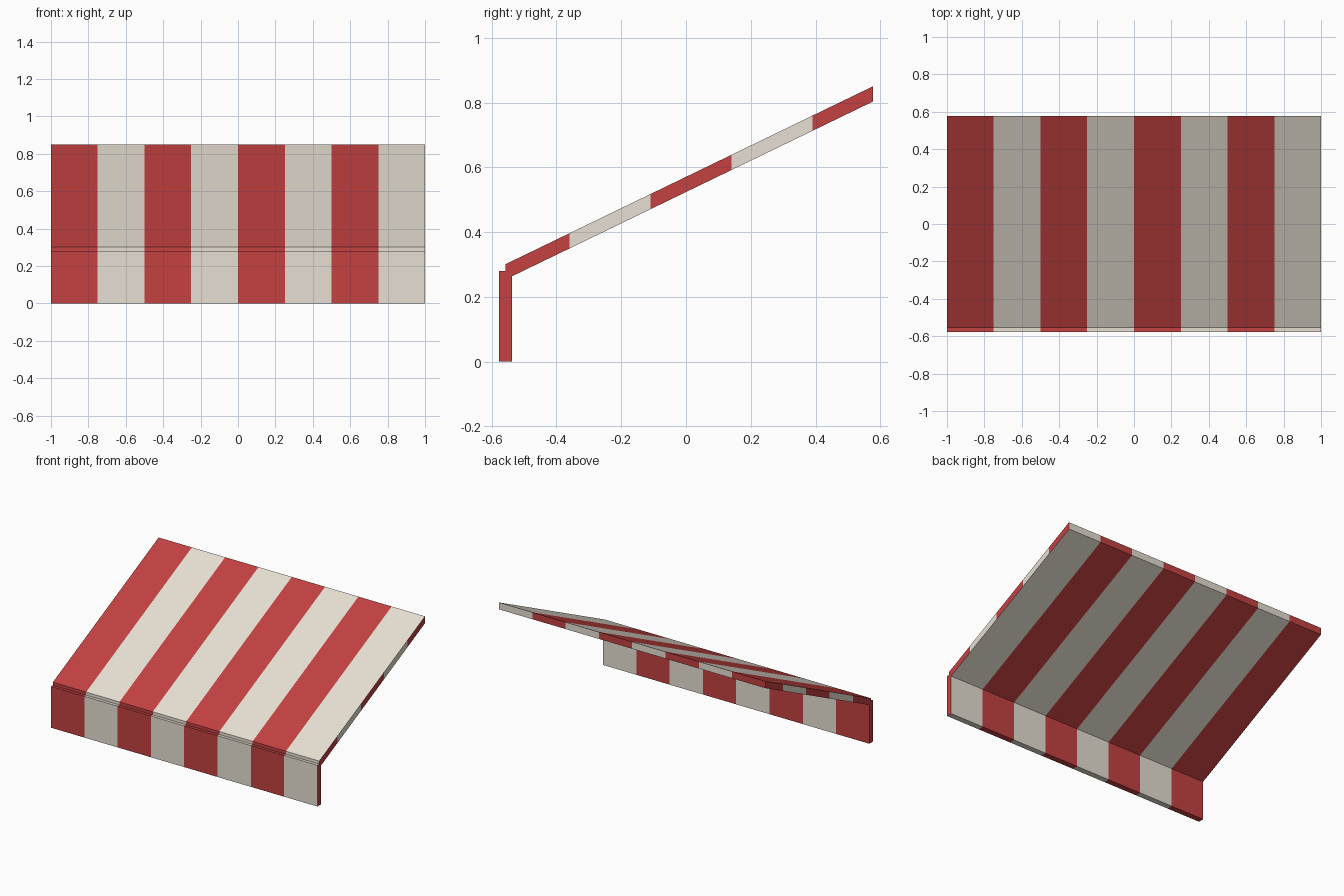
import bpy
import bmesh
import math

cube = bpy.data.objects.get("Cube")
if cube:
    bpy.data.objects.remove(cube, do_unlink=True)

STRIPE = 0.25
END_START = -0.61   # where the stripe pattern begins on the end faces


def make_material(name, colour):
    mat = bpy.data.materials.new(name)
    mat.use_nodes = True
    mat.diffuse_color = colour
    mat.node_tree.nodes["Principled BSDF"].inputs["Base Color"].default_value = colour
    return mat


materials = [make_material("red_cloth", (0.55, 0.052, 0.053, 1)),
             make_material("cream_cloth", (0.80, 0.74, 0.65, 1))]


def striped_panel(name, profile):
    """Extrude a (y, z) profile across x, cut it into stripes and colour them."""
    bm = bmesh.new()
    face = bm.faces.new([bm.verts.new((-1, y, z)) for y, z in profile])
    side = bmesh.ops.extrude_face_region(bm, geom=[face])
    moved = [v for v in side["geom"] if isinstance(v, bmesh.types.BMVert)]
    bmesh.ops.translate(bm, verts=moved, vec=(2, 0, 0))

    def cut(point, normal):
        geom = bm.verts[:] + bm.edges[:] + bm.faces[:]
        bmesh.ops.bisect_plane(bm, geom=geom, plane_co=point, plane_no=normal)

    for i in range(1, 8):
        cut((-1 + i * STRIPE, 0, 0), (1, 0, 0))
    for i in range(1, 5):
        cut((0, END_START + i * STRIPE, 0), (0, 1, 0))
    bmesh.ops.recalc_face_normals(bm, faces=bm.faces)

    # End faces are striped along y, all others along x
    for f in bm.faces:
        c = f.calc_center_median()
        along = c.y - END_START if abs(f.normal.x) > 0.5 else c.x + 1
        f.material_index = math.floor(along / STRIPE) % 2

    mesh = bpy.data.meshes.new(name)
    bm.to_mesh(mesh)
    bm.free()
    for mat in materials:
        mesh.materials.append(mat)
    obj = bpy.data.objects.new(name, mesh)
    bpy.context.collection.objects.link(obj)
    return obj


# Sloping canopy sheet
striped_panel("canopy", [(-0.557, 0.254), (0.577, 0.803),
                         (0.577, 0.85), (-0.557, 0.301)])

# Hanging front flap
striped_panel("front_valance", [(-0.577, 0), (-0.538, 0),
                                (-0.538, 0.28), (-0.577, 0.28)])
